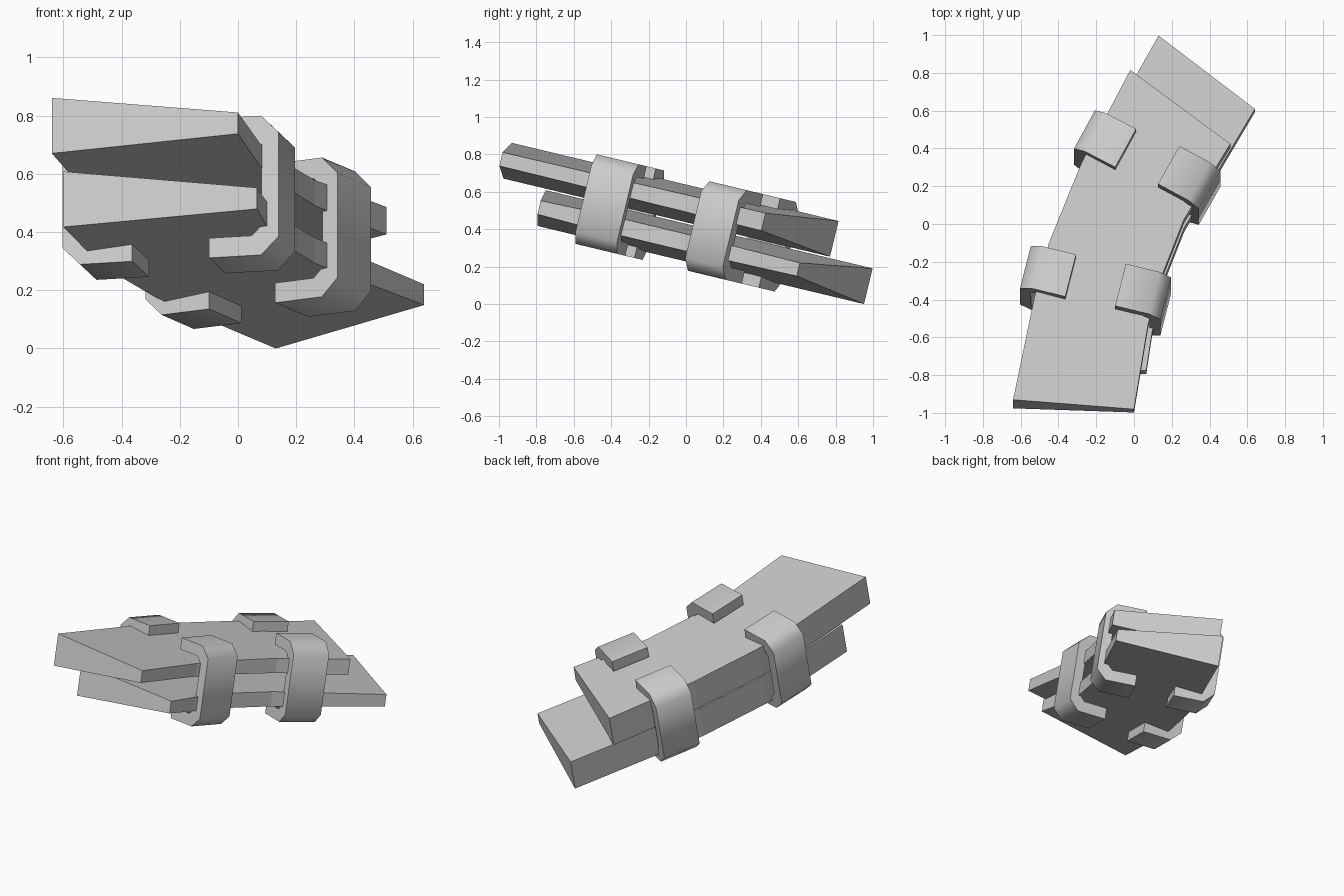
import bpy, bmesh, math
from mathutils import Matrix

if "Cube" in bpy.data.objects:
    bpy.data.objects.remove(bpy.data.objects["Cube"])

# Everything is built flat, then tipped forward about x
TILT = Matrix.Rotation(-math.radians(13.45), 4, 'X')


def make_object(name, bm, matrix):
    bmesh.ops.recalc_face_normals(bm, faces=bm.faces[:])
    mesh = bpy.data.meshes.new(name)
    bm.to_mesh(mesh)
    bm.free()
    ob = bpy.data.objects.new(name, mesh)
    bpy.context.collection.objects.link(ob)
    ob.matrix_world = matrix
    return ob


# Bent plank: thick left edge, thin right edge
def plank(name, left, right, height, thin, thick=0.196):
    bm = bmesh.new()
    rings = []
    for (lx, ly), (rx, ry), t in zip(left, right, thin):
        h, k = thick / 2, t / 2
        rings.append([bm.verts.new(p) for p in (
            (lx, ly, height + h), (rx, ry, height + k),
            (rx, ry, height - k), (lx, ly, height - h))])
    for a, b in zip(rings, rings[1:]):
        for i in range(4):
            j = (i + 1) % 4
            bm.faces.new((a[i], a[j], b[j], b[i]))
    bm.faces.new(rings[0])
    bm.faces.new(rings[-1])
    return make_object(name, bm, TILT)


left_mid = [(-0.53, -0.56), (-0.45, -0.25), (-0.28, 0.18)]
right_mid = [(0.15, -0.41), (0.265, -0.11)]

plank("upper_plank",
      [(-0.64, -1.105)] + left_mid + [(-0.02, 0.69)],
      [(0.0, -1.142), (0.075, -0.68)] + right_mid + [(0.51, 0.30)],
      0.523, (0.075, 0.08, 0.085, 0.09, 0.097))
plank("lower_plank",
      [(-0.60, -0.87)] + left_mid + [(0.13, 0.926)],
      [(0.065, -0.884), (0.095, -0.68)] + right_mid + [(0.64, 0.541)],
      0.319, (0.075, 0.085, 0.09, 0.09, 0.073))


# C-shaped clamp with chamfered corners; its outer face sits at x = 0
def clamp(name, x, y, yaw, facing):
    length, half, jaw, spine, c, ci = 0.247, 0.246, 0.07, 0.06, 0.062, 0.035
    top = [(-length, half - jaw), (-length, half), (-c, half), (0, half - c)]
    inner = [(-spine, half - jaw - ci), (-spine - ci, half - jaw)]
    flip = lambda pts: [(px, -pz) for px, pz in reversed(pts)]
    profile = top + flip(top) + flip(inner) + inner
    bm = bmesh.new()
    face = bm.faces.new([bm.verts.new((px, -0.118, pz)) for px, pz in profile])
    ext = bmesh.ops.extrude_face_region(bm, geom=[face])
    verts = [v for v in ext["geom"] if isinstance(v, bmesh.types.BMVert)]
    bmesh.ops.translate(bm, verts=verts, vec=(0, 0.236, 0))
    turn = -math.radians(yaw) + (0 if facing == "right" else math.pi)
    ob = make_object(name, bm, TILT @ Matrix.Translation((x, y, 0.421))
                     @ Matrix.Rotation(turn, 4, 'Z'))
    bpy.ops.object.select_all(action='DESELECT')
    ob.select_set(True)
    bpy.context.view_layer.objects.active = ob
    bpy.ops.object.shade_smooth_by_angle(angle=math.radians(55))


# Two clamps along each side
clamp("right_front_clamp", 0.168, -0.55, 14, "right")
clamp("right_back_clamp", 0.40, 0.042, 29, "right")
clamp("left_front_clamp", -0.575, -0.38, 14, "left")
clamp("left_back_clamp", -0.262, 0.37, 28, "left")
